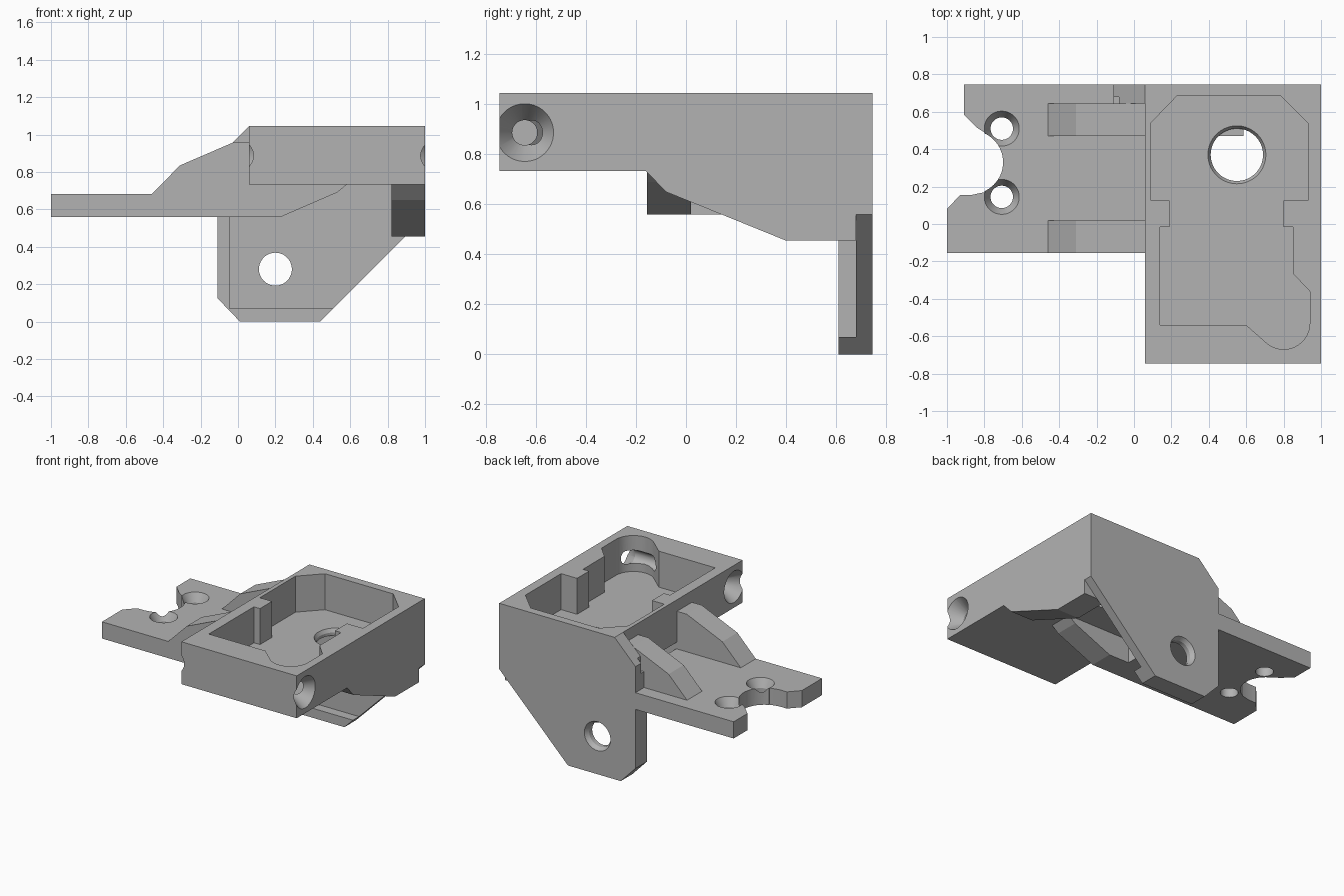
import bpy, bmesh, math
from mathutils import Matrix, Vector

if "Cube" in bpy.data.objects:
    bpy.data.objects.remove(bpy.data.objects["Cube"], do_unlink=True)

grey = bpy.data.materials.new("plain grey")
grey.use_nodes = True
grey.diffuse_color = (0.45, 0.45, 0.45, 1)
grey.node_tree.nodes["Principled BSDF"].inputs["Base Color"].default_value = (0.45, 0.45, 0.45, 1)

AXES = {"x": lambda u, v, w: (w, u, v),
        "y": lambda u, v, w: (u, w, v),
        "z": lambda u, v, w: (u, v, w)}


def finish(bm, name):
    bmesh.ops.recalc_face_normals(bm, faces=bm.faces)
    mesh = bpy.data.meshes.new(name)
    bm.to_mesh(mesh)
    bm.free()
    mesh.materials.append(grey)
    obj = bpy.data.objects.new(name, mesh)
    bpy.context.collection.objects.link(obj)
    return obj


def prism(name, points, axis, low, high):
    """Extrude a closed outline along an axis."""
    bm = bmesh.new()
    place = AXES[axis]
    face = bm.faces.new([bm.verts.new(place(u, v, low)) for u, v in points])
    out = bmesh.ops.extrude_face_region(bm, geom=[face])
    verts = [g for g in out["geom"] if isinstance(g, bmesh.types.BMVert)]
    bmesh.ops.translate(bm, verts=verts, vec=Vector(place(0, 0, high - low)))
    return finish(bm, name)


def box(name, x0, x1, y0, y1, z0, z1):
    return prism(name, [(x0, y0), (x1, y0), (x1, y1), (x0, y1)], "z", z0, z1)


def cone(centre, axis, low, high, r_low, r_high):
    """Round cutter whose radius may change along the axis."""
    bm = bmesh.new()
    bmesh.ops.create_cone(bm, cap_ends=True, segments=64, radius1=r_low,
                          radius2=r_high, depth=high - low)
    turn = {"x": Matrix.Rotation(math.pi / 2, 4, "Y"),
            "y": Matrix.Rotation(-math.pi / 2, 4, "X"),
            "z": Matrix()}[axis]
    spot = Vector(AXES[axis](*centre, (low + high) / 2))
    bmesh.ops.transform(bm, matrix=Matrix.Translation(spot) @ turn, verts=bm.verts)
    return finish(bm, "cutter")


def cut(obj, *cutters):
    bpy.context.view_layer.objects.active = obj
    for cutter in cutters:
        cutter.hide_render = True
        mod = obj.modifiers.new("cut", "BOOLEAN")
        mod.operation = "DIFFERENCE"
        mod.solver = "EXACT"
        mod.object = cutter
        bpy.ops.object.modifier_apply(modifier=mod.name)
        bpy.data.objects.remove(cutter, do_unlink=True)


# Housing block with a shaped pocket
housing = box("housing", 0.06, 1, -0.745, 0.745, 0.733, 1.045)
lobe = [(0.80 + 0.14 * math.cos(a), -0.53 + 0.14 * math.sin(a))
        for a in (math.radians(-i * 8) for i in range(17))]
pocket = [(0.09, 0.54), (0.23, 0.685), (0.785, 0.685), (0.93, 0.54),
          (0.93, 0.125), (0.80, 0.125), (0.80, -0.015), (0.85, -0.015),
          (0.85, -0.265), (0.94, -0.36)] + lobe + [
          (0.60, -0.54), (0.14, -0.54), (0.14, -0.015), (0.19, -0.015),
          (0.19, 0.125), (0.09, 0.125)]
side = (-0.645, 0.887)
cut(housing,
    prism("cutter", pocket, "z", 0.78, 1.2),
    cone((0.55, 0.37), "z", 0.6, 0.9, 0.14, 0.14),
    cone((0.55, 0.37), "z", 0.755, 0.785, 0.14, 0.158),
    cone(side, "x", -0.1, 1.1, 0.05, 0.05),
    cone(side, "x", 0.9, 1.001, 0.05, 0.116),
    cone(side, "x", 0.059, 0.16, 0.116, 0.05))

# Mounting plate with a round notch and two countersunk holes
plate = prism("mounting_plate", [
    (0.065, -0.155), (0.065, 0.70), (-0.1, 0.70), (-0.1, 0.745), (-0.91, 0.745),
    (-0.91, 0.585), (-0.84, 0.515), (-0.80, 0.49), (-0.80, 0.17),
    (-0.87, 0.155), (-0.93, 0.155), (-1, 0.08), (-1, -0.155)], "z", 0.56, 0.683)
cut(plate, cone((-0.87, 0.33), "z", 0.4, 0.8, 0.17, 0.17))
for y in (0.51, 0.145):
    cut(plate, cone((-0.707, y), "z", 0.4, 0.8, 0.06, 0.06),
        cone((-0.707, y), "z", 0.62, 0.684, 0.06, 0.094))

# Ribs that tie the plate to the housing
rib = [(-0.46, 0.683), (-0.31, 0.835), (-0.02, 0.96), (0.065, 0.96),
       (0.065, 0.735), (0.585, 0.735), (0.53, 0.69), (0.23, 0.56), (-0.46, 0.56)]
for name, y0, y1 in (("front_rib", -0.155, 0.02), ("back_rib", 0.47, 0.645)):
    prism(name, rib, "y", y0, y1)

# Back wall with its hole, rims and thickening
wall = prism("back_wall", [
    (-0.11, 0.125), (0.01, 0), (0.44, 0), (1, 0.56), (1, 0.733),
    (0.06, 0.733), (0.06, 1.045), (-0.11, 0.875)], "y", 0.68, 0.745)
cut(wall, cone((0.2, 0.28), "y", 0.5, 0.9, 0.088, 0.088),
    cone((0.2, 0.28), "y", 0.715, 0.746, 0.088, 0.107))
prism("wall_rim", [(-0.11, 0.8), (-0.11, 0.125), (0.01, 0), (0.44, 0),
                   (0.51, 0.07), (-0.045, 0.07), (-0.045, 0.8)], "y", 0.61, 0.68)
prism("wall_filler", [(-0.08, 0.56), (0.06, 0.56), (0.06, 1.045), (-0.08, 0.905)],
      "y", 0.645, 0.68)

# Gusset under the right side of the housing
prism("side_gusset", [(-0.16, 0.733), (-0.08, 0.65), (0.40, 0.455),
                      (0.68, 0.455), (0.68, 0.733)], "x", 0.82, 1)

# Smooth only the round surfaces
for obj in (housing, plate, wall):
    bpy.ops.object.select_all(action="DESELECT")
    obj.select_set(True)
    bpy.context.view_layer.objects.active = obj
    bpy.ops.object.shade_smooth_by_angle(angle=math.radians(20))
